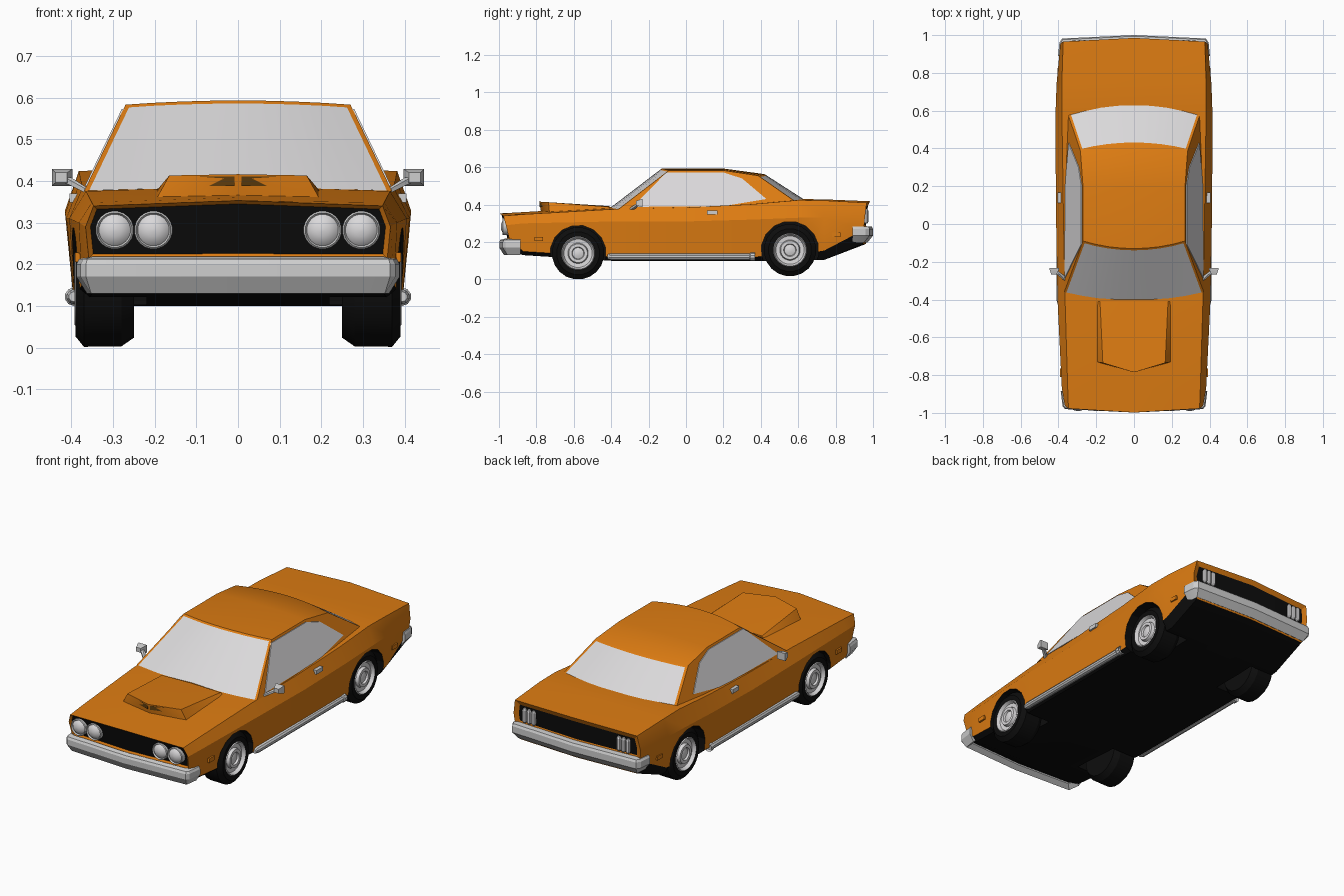
import bpy, bmesh, math
from mathutils import Vector

if "Cube" in bpy.data.objects:
    bpy.data.objects.remove(bpy.data.objects["Cube"])

def material(name, col):
    m = bpy.data.materials.new(name)
    m.diffuse_color = (*col, 1)
    m.use_nodes = True
    m.node_tree.nodes["Principled BSDF"].inputs["Base Color"].default_value = m.diffuse_color
    return m

ORANGE = material("orange_paint", (0.72, 0.2, 0.006))
BLACK = material("black", (0.004, 0.004, 0.004))
GLASS = material("pale_glass", (0.7, 0.69, 0.7))
CHROME = material("chrome", (0.62, 0.62, 0.62))
BROWN = material("dark_brown", (0.11, 0.045, 0.004))

def finish(name, bm, mats, smooth=25):
    bmesh.ops.recalc_face_normals(bm, faces=bm.faces)
    me = bpy.data.meshes.new(name)
    bm.to_mesh(me)
    bm.free()
    for m in mats:
        me.materials.append(m)
    ob = bpy.data.objects.new(name, me)
    bpy.context.collection.objects.link(ob)
    if smooth:
        bpy.ops.object.select_all(action='DESELECT')
        ob.select_set(True)
        bpy.context.view_layer.objects.active = ob
        bpy.ops.object.shade_smooth_by_angle(angle=math.radians(smooth))
    return ob

def hull(name, pts, mat, both=True):
    """Convex solid around points, optionally mirrored to the left side."""
    for s in ((1, -1) if both else (1,)):
        bm = bmesh.new()
        for p in pts:
            bm.verts.new((p[0] * s, p[1], p[2]))
        r = bmesh.ops.convex_hull(bm, input=bm.verts)
        junk = [v for v in bm.verts if not v.link_faces]
        bmesh.ops.delete(bm, geom=junk, context='VERTS')
        bmesh.ops.dissolve_limit(bm, angle_limit=0.01, verts=bm.verts, edges=bm.edges)
        finish(name + ("" if not both else "_right" if s > 0 else "_left"), bm, [mat])

def box(x0, x1, y0, y1, z0, z1):
    return [(x, y, z) for x in (x0, x1) for y in (y0, y1) for z in (z0, z1)]

def lathe(name, prof, centre, axis, mats, n=20):
    """Spin (distance along axis, radius, material) points; axis is X or Y."""
    bm = bmesh.new()
    rings = []
    for d, r, _ in prof:
        ring = []
        for k in range(n):
            a = 2 * math.pi * (k + 0.5) / n
            u, w = r * math.cos(a), r * math.sin(a)
            p = Vector((d, u, w) if axis == 'X' else (u, d, w))
            ring.append(bm.verts.new(p + Vector(centre)))
        rings.append(ring)
    for i in range(len(rings) - 1):
        for k in range(n):
            q = (k + 1) % n
            f = bm.faces.new((rings[i][k], rings[i][q], rings[i + 1][q], rings[i + 1][k]))
            f.material_index = prof[i][2]
    bm.faces.new(rings[0]).material_index = prof[0][2]
    bm.faces.new(rings[-1]).material_index = prof[-1][2]
    return finish(name, bm, mats)

# Body: lofted sections (y, lean, bow, top z, shoulder, widest, sill, floor)
STATIONS = [
    (-0.998, 0.25, 0.02, 0.353, (0.347, 0.34), (0.366, 0.29), (0.358, 0.212), (0.34, 0.16)),
    (-0.87, 0, 0, 0.36, (0.351, 0.348), (0.382, 0.30), (0.375, 0.15), (0.35, 0.13)),
    (-0.4, 0, 0, 0.388, (0.365, 0.375), (0.405, 0.31), (0.392, 0.12), (0.37, 0.10)),
    (0.0, 0, 0, 0.39, (0.373, 0.385), (0.412, 0.31), (0.395, 0.12), (0.37, 0.10)),
    (0.35, 0, 0, 0.41, (0.378, 0.402), (0.415, 0.32), (0.395, 0.12), (0.37, 0.10)),
    (0.6, 0, 0, 0.43, (0.382, 0.424), (0.415, 0.33), (0.398, 0.13), (0.37, 0.10)),
    (0.74, 0, 0, 0.428, (0.382, 0.422), (0.41, 0.33), (0.396, 0.155), (0.36, 0.105)),
    (0.985, -0.1, -0.018, 0.418, (0.375, 0.41), (0.39, 0.33), (0.383, 0.265), (0.36, 0.19)),
]
bm = bmesh.new()
rings, caps = [], {}
for i, (y, lean, bow, top, *side) in enumerate(STATIONS):
    def put(x, z):
        sgn = -1 if lean < 0 else 1
        return bm.verts.new((x, y + lean * (0.353 if sgn > 0 else 0.418) - lean * z
                             + bow * (x / 0.37) ** 2, z))
    mid = [put(0, top)]
    right = [put(x, z) for x, z in side]
    left = [put(-x, z) for x, z in side]
    floor = put(0, side[-1][1])
    rings.append(mid + right + [floor] + left[::-1])
    if i in (0, len(STATIONS) - 1):
        c = mid + [put(0, z) for x, z in side[:-1]] + [floor]
        panel = []
        for h in (right, left):
            panel.append(bm.faces.new((c[0], h[0], c[1])))
            for k in range(3):
                f = bm.faces.new((c[k + 1], h[k], h[k + 1], c[k + 2]))
                if k < 2:
                    panel.append(f)
        caps[i] = panel
for a, b in zip(rings, rings[1:]):
    for k in range(10):
        q = (k + 1) % 10
        f = bm.faces.new((a[k], a[q], b[q], b[k]))
        f.material_index = 1 if k in (3, 4, 5, 6) else 0
bmesh.ops.recalc_face_normals(bm, faces=bm.faces)
for i, t in ((0, 0.011), (len(STATIONS) - 1, 0.026)):   # grille and tail panel
    bmesh.ops.inset_region(bm, faces=caps[i], thickness=t, depth=-0.01, use_even_offset=True)
    for f in caps[i]:
        f.material_index = 1
body = finish("body", bm, [ORANGE, BLACK], 0)

# Wheel arches cut into the body
AXLES = [("front", -0.577, 0.14, 0.15), ("rear", 0.556, 0.157, 0.154)]
bm = bmesh.new()
for _, y, z, r in AXLES:
    for s in (1, -1):
        rr = [[bm.verts.new((s * x, y + r * math.cos(k * math.pi / 8 + 0.2),
                             z + r * math.sin(k * math.pi / 8 + 0.2))) for k in range(16)]
              for x in (0.22, 0.5)]
        for k in range(16):
            q = (k + 1) % 16
            bm.faces.new((rr[0][k], rr[0][q], rr[1][q], rr[1][k]))
        bm.faces.new(rr[0])
        bm.faces.new(rr[1])
for f in bm.faces:
    f.material_index = 1
cutter = finish("arch_cutter", bm, [ORANGE, BLACK], 0)
mod = body.modifiers.new("arches", 'BOOLEAN')
mod.operation, mod.solver, mod.object = 'DIFFERENCE', 'EXACT', cutter
bpy.ops.object.select_all(action='DESELECT')
body.select_set(True)
bpy.context.view_layer.objects.active = body
bpy.ops.object.modifier_apply(modifier="arches")
bpy.data.objects.remove(cutter)
bpy.ops.object.shade_smooth_by_angle(angle=math.radians(20))

# Cabin: rows across the car (centre y, edge y, centre z, edge z)
def side_x(z):
    return 0.27 + (0.583 - z) * 0.48

ROWS = [(-0.405, -0.36, 0.383, 0.376), (-0.13, -0.09, 0.593, 0.583), (0.2, 0.2, 0.593, 0.583),
        (0.42, 0.385, 0.563, 0.555), (0.635, 0.59, 0.425, 0.412)]
bm = bmesh.new()
grid = []
for yc, ye, zc, ze in ROWS:
    grid.append([bm.verts.new((t * side_x(ze), yc + (ye - yc) * t * t, zc + (ze - zc) * t * t))
                 for t in [k / 4 - 1 for k in range(9)]])
strips = [[bm.faces.new((a[k], a[k + 1], b[k + 1], b[k])) for k in range(8)]
          for a, b in zip(grid, grid[1:])]
for s, k in ((-1, 0), (1, 8)):
    low = bm.verts.new((s * side_x(0.365), 0.15, 0.365))
    bm.faces.new([g[k] for g in grid] + [low])
bmesh.ops.recalc_face_normals(bm, faces=bm.faces)
for strip, t in ((strips[0], 0.012), (strips[3], 0.014)):   # windscreen, rear window
    bmesh.ops.inset_region(bm, faces=strip, thickness=t, use_even_offset=True)
    for f in strip:
        f.material_index = 1
finish("cabin", bm, [ORANGE, GLASS])

# Side windows
WINDOW = [(-0.285, 0.388), (-0.105, 0.572), (0.2, 0.572), (0.3, 0.54), (0.43, 0.43), (0.2, 0.392)]
hull("side_window", [(side_x(z) + d, y, z) for y, z in WINDOW for d in (-0.004, 0.004)], GLASS)

# Hood scoop with two openings
scoop = [(0, -0.775, 0.36), (0, -0.785, 0.416), (0, -0.41, 0.392)]
for s in (1, -1):
    scoop += [(s * 0.197, -0.73, 0.355), (s * 0.165, -0.735, 0.413), (s * 0.197, -0.41, 0.375),
              (s * 0.18, -0.41, 0.388)]
hull("hood_scoop", scoop, ORANGE, False)
hull("scoop_opening", [(x, -0.786 + 0.31 * x + d, z) for x, z in
     ((0.008, 0.388), (0.008, 0.41), (0.165, 0.41), (0.176, 0.388)) for d in (0, 0.008)], BROWN)

# Bumpers: profile (inset, z) swept round the corners
def bumper(name, path, prof):
    bm = bmesh.new()
    full = [(-x, y, -nx, ny) for x, y, nx, ny in path[:-1]] + path[::-1]
    rr = [[bm.verts.new((x + nx * d, y + ny * d, z)) for d, z in prof] for x, y, nx, ny in full]
    n = len(prof)
    for a, b in zip(rr, rr[1:]):
        for k in range(n):
            bm.faces.new((a[k], a[(k + 1) % n], b[(k + 1) % n], b[k]))
    bm.faces.new(rr[0])
    bm.faces.new(rr[-1])
    finish(name, bm, [CHROME])

bumper("front_bumper", [(0.388, -0.885, -1, 0), (0.378, -0.965, -1, 0.4), (0.365, -0.98, -0.5, 1),
                        (0, -0.998, 0, 1)],
       [(0.03, 0.218), (0.006, 0.212), (0, 0.2), (0, 0.17), (0.025, 0.13), (0.05, 0.15)])
bumper("rear_bumper", [(0.402, 0.89, -1, 0), (0.395, 0.96, -1, -0.4), (0.38, 0.982, -0.5, -1),
                       (0, 1.0, 0, -1)],
       [(0.045, 0.285), (0.006, 0.282), (0, 0.27), (0, 0.235), (0.03, 0.197), (0.05, 0.21)])

# Headlights
for x in (0.203, 0.296):
    for s in (1, -1):
        lathe("headlight", [(0.03, 0.046, 0), (-0.012, 0.046, 0), (-0.016, 0.042, 0),
                            (-0.008, 0.038, 1), (-0.016, 0.03, 1), (-0.022, 0.016, 1),
                            (-0.024, 0.003, 1)], (s * x, -0.966, 0.282), 'Y', [CHROME, GLASS])

# Tail lights: three upright capsules each side
for x in (0.262, 0.29, 0.318):
    pts = [(x + r * math.cos(k * math.pi / 4), 0.962 + r * math.sin(k * math.pi / 4), 0.338 + z)
           for k in range(8) for r, z in ((0.013, 0.03), (0.013, -0.03), (0.007, 0.04), (0.007, -0.04))]
    hull("tail_light", pts, GLASS)

# Wheels
for name, y, z, _ in AXLES:
    for s in (1, -1):
        prof = [(0.25, 0.118, 0), (0.28, 0.139, 0), (0.37, 0.14, 0), (0.39, 0.115, 0),
                (0.388, 0.09, 1), (0.393, 0.086, 1), (0.374, 0.076, 1), (0.372, 0.055, 1),
                (0.388, 0.05, 1), (0.388, 0.034, 1), (0.378, 0.03, 1), (0.384, 0.012, 1)]
        lathe(name + "_wheel", [(s * d, r, m) for d, r, m in prof], (0, y, z), 'X', [BLACK, GLASS])

# Side exhaust pipes
for s in (1, -1):
    pipe = lathe("side_pipe", [(-0.42, 0.012, 0), (-0.40, 0.018, 0), (0.34, 0.018, 0), (0.345, 0.022, 0),
                               (0.368, 0.022, 0), (0.36, 0.014, 0)], (s * 0.394, 0, 0.122), 'Y', [CHROME], 10)

# Mirrors, door handles, side markers
hull("mirror", box(0.397, 0.447, -0.24, -0.232, 0.388, 0.429) + box(0.41, 0.438, -0.268, -0.26, 0.396, 0.42), CHROME)
hull("mirror_stalk", box(0.4, 0.415, -0.262, -0.25, 0.395, 0.408) + box(0.36, 0.368, -0.3, -0.28, 0.372, 0.382), CHROME)
hull("door_handle", box(0.38, 0.405, 0.112, 0.168, 0.348, 0.37), CHROME)
hull("front_marker", box(0.36, 0.391, -0.81, -0.765, 0.205, 0.228), ORANGE)
hull("rear_marker", box(0.36, 0.404, 0.78, 0.825, 0.228, 0.25), ORANGE)
